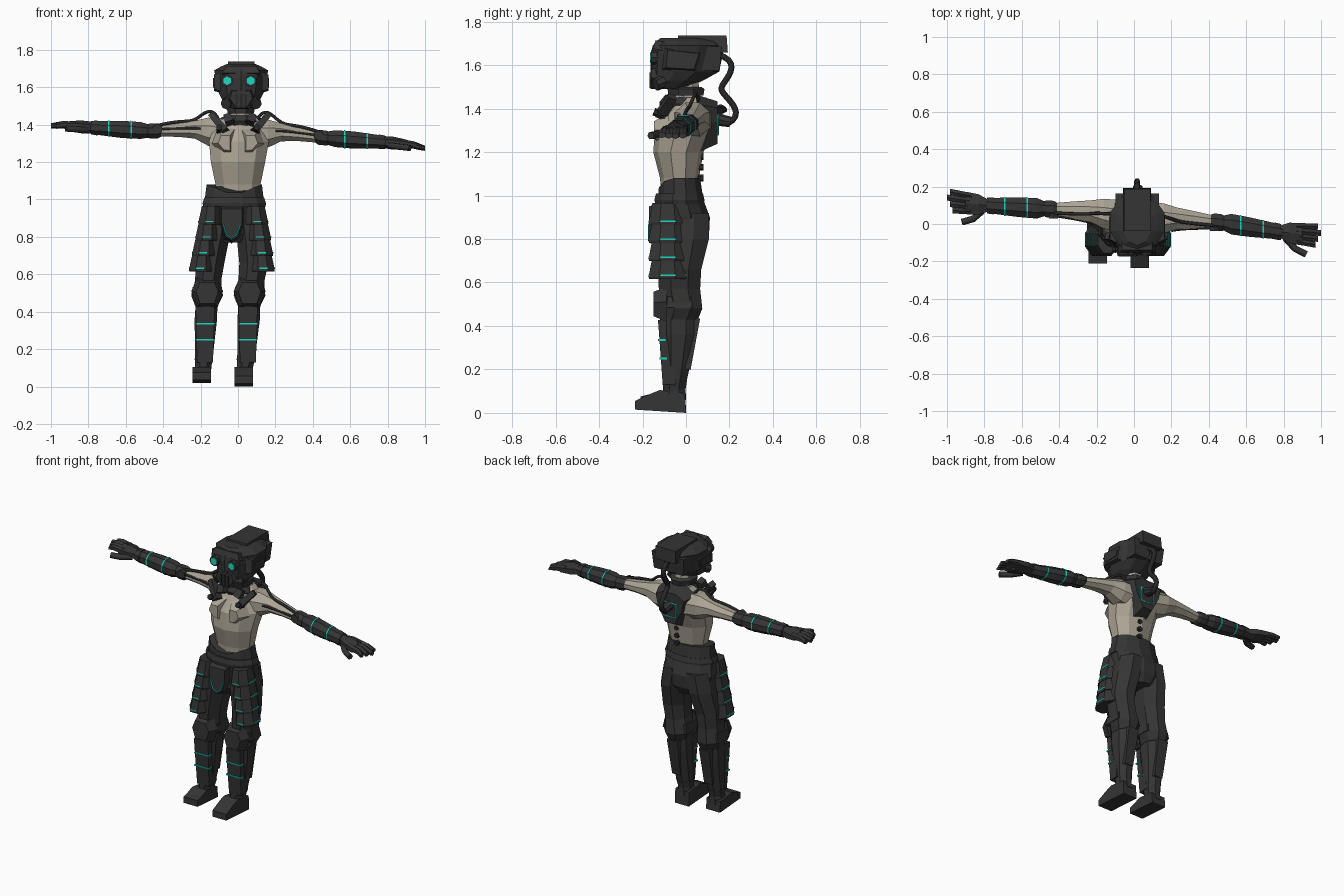
import bpy, bmesh, math
from mathutils import Vector, Matrix, Euler

if "Cube" in bpy.data.objects:
    bpy.data.objects.remove(bpy.data.objects["Cube"])


def material(name, colour):
    mat = bpy.data.materials.new(name)
    mat.use_nodes = True
    mat.diffuse_color = (*colour, 1)
    mat.node_tree.nodes["Principled BSDF"].inputs["Base Color"].default_value = (*colour, 1)
    return mat


armour = material("dark armour", (.035, .035, .036))
rubber = material("black rubber", (.02, .02, .021))
skin = material("pale skin", (.41, .37, .30))
glow = material("teal glow", (.01, .7, .55))


def finish(name, bm, mat):
    bmesh.ops.recalc_face_normals(bm, faces=bm.faces)
    mesh = bpy.data.meshes.new(name)
    bm.to_mesh(mesh)
    bm.free()
    mesh.materials.append(mat)
    obj = bpy.data.objects.new(name, mesh)
    bpy.context.collection.objects.link(obj)
    return obj


def loft(name, mat, rings, axis="Z", sides=8):
    """Rings are (position on axis, two centre coordinates, two half widths)."""
    bm, loops = bmesh.new(), []
    grow = 1 / math.cos(math.pi / sides)
    for along_axis, c1, c2, r1, r2 in rings:
        loop = []
        for k in range(sides):
            ang = math.tau * (k + .5) / sides
            p, q = c1 + r1 * grow * math.cos(ang), c2 + r2 * grow * math.sin(ang)
            loop.append(bm.verts.new((p, q, along_axis) if axis == "Z" else (along_axis, p, q)))
        loops.append(loop)
    for low, high in zip(loops, loops[1:]):
        for k in range(sides):
            j = (k + 1) % sides
            bm.faces.new((low[k], low[j], high[j], high[k]))
    bm.faces.new(loops[0])
    bm.faces.new(loops[-1])
    return finish(name, bm, mat)


def box(name, mat, centre, size, taper=1, turn=(0, 0, 0)):
    bm = bmesh.new()
    bmesh.ops.create_cube(bm, size=1)
    for v in bm.verts:
        if v.co.z > 0:
            v.co.x *= taper
            v.co.y *= taper
        v.co = Vector(a * b for a, b in zip(v.co, size))
    spin = Euler([math.radians(a) for a in turn]).to_matrix().to_4x4()
    bm.transform(Matrix.Translation(centre) @ spin)
    return finish(name, bm, mat)


def drum(name, mat, centre, radius, depth, direction=(0, 1, 0), sides=8, tip=1):
    bm = bmesh.new()
    bmesh.ops.create_cone(bm, cap_ends=True, segments=sides, radius1=radius, radius2=radius * tip, depth=depth)
    spin = Vector(direction).to_track_quat("Z", "Y").to_matrix().to_4x4()
    bm.transform(Matrix.Translation(centre) @ spin)
    return finish(name, bm, mat)


def prism(name, mat, outline, start, end, axis="Y", shrink=1):
    """Extrude an outline; the end face is scaled to make a chamfer."""
    bm = bmesh.new()
    mid = [sum(c) / len(outline) for c in zip(*outline)]
    loops = []
    for depth, scale in ((start, 1), (end, shrink)):
        pts = [[m + (c - m) * scale for c, m in zip(p, mid)] for p in outline]
        loops.append([bm.verts.new((a, depth, b) if axis == "Y" else (depth, a, b)) for a, b in pts])
        bm.faces.new(loops[-1])
    for k in range(len(outline)):
        bm.faces.new((loops[0][k - 1], loops[0][k], loops[1][k], loops[1][k - 1]))
    return finish(name, bm, mat)


def tube(name, mat, points, radius, curved=True):
    curve = bpy.data.curves.new(name, "CURVE")
    curve.dimensions = "3D"
    curve.bevel_depth, curve.bevel_resolution, curve.use_fill_caps = radius, 1, True
    spline = curve.splines.new("NURBS" if curved else "POLY")
    spline.points.add(len(points) - 1)
    for point, co in zip(spline.points, points):
        point.co = (*co, 1)
    spline.use_endpoint_u, spline.resolution_u = True, 4
    temp = bpy.data.objects.new(name, curve)
    bpy.context.collection.objects.link(temp)
    bpy.context.view_layer.update()
    mesh = bpy.data.meshes.new_from_object(temp.evaluated_get(bpy.context.evaluated_depsgraph_get()))
    bpy.data.objects.remove(temp)
    mesh.materials.clear()
    mesh.materials.append(mat)
    bpy.context.collection.objects.link(bpy.data.objects.new(name, mesh))


def along(knots, t):
    """Piecewise linear lookup in rows that start with their position."""
    for a, b in zip(knots, knots[1:]):
        if t <= b[0] or b is knots[-1]:
            f = (t - a[0]) / (b[0] - a[0])
            return [p + (q - p) * f for p, q in zip(a[1:], b[1:])]


# Torso, neck and collar
loft("torso", skin, [(1.0, 0, -.03, .11, .08), (1.08, 0, -.03, .12, .085), (1.2, 0, -.035, .145, .11),
                     (1.31, .005, -.005, .16, .13), (1.39, .01, .02, .14, .1), (1.45, .015, .03, .07, .06)], sides=10)
for s in (-1, 1):
    prism("chest_muscle", skin, [(s * x, z) for x, z in ((.015, 1.38), (.11, 1.38), (.14, 1.3), (.08, 1.23), (.015, 1.22))],
          -.08, -.148, shrink=.5)
    drum("chest_bolt", rubber, (s * .1, -.12, 1.375), .018, .06, (0, -1, .4), 6)
    box("collar_strap", armour, (.01 + s * .115, -.09, 1.41), (.04, .05, .13), .8, (-25, s * 40, 0))
    box("collar_clip", armour, (.01 + s * .06, -.085, 1.43), (.05, .06, .05), .7, (-25, s * 20, 0))
loft("neck", skin, [(1.4, .015, .02, .055, .055), (1.57, .015, 0, .05, .05)])
loft("lower_collar", armour, [(1.39, .015, .02, .085, .09), (1.42, .015, .01, .085, .095), (1.45, .015, .01, .065, .075)])
loft("upper_collar", armour, [(1.46, .015, 0, .07, .08), (1.49, .015, 0, .075, .085), (1.5, .015, 0, .06, .07)])

# Back unit and spine studs
prism("back_unit", armour, [(-.12, 1.42), (-.05, 1.46), (.08, 1.46), (.15, 1.42), (.13, 1.33), (.06, 1.2),
                            (-.03, 1.2), (-.1, 1.33)], .06, .145, shrink=.75)
tube("back_light", glow, [(.065, .145, 1.37), (-.03, .145, 1.37), (-.03, .145, 1.28), (.065, .145, 1.28),
                          (.065, .145, 1.37)], .006, False)
drum("hose_socket", armour, (.02, .17, 1.345), .03, .07, (0, 1, -.2), tip=.8)
for k in range(3):
    drum("spine_stud", rubber, (.015, .055, 1.08 + k * .05), .016, .05, sides=6)

# Helmet
hx = .017
loft("helmet", armour, [(1.49, hx, -.085, .07, .075), (1.53, hx, -.04, .1, .115), (1.57, hx, -.005, .12, .15),
                        (1.65, hx, .003, .135, .158), (1.69, hx, .01, .145, .155), (1.71, hx, .01, .11, .14),
                        (1.725, hx, 0, .075, .11)], sides=10)
box("crest", armour, (hx, .075, 1.697), (.15, .235, .08), .95)
box("rear_shell", armour, (hx, .07, 1.63), (.21, .17, .11), 1.1)
box("brow", armour, (hx, -.12, 1.69), (.2, .06, .04), .8, (-12, 0, 0))
box("nose_bridge", armour, (hx, -.14, 1.62), (.04, .04, .1), .7)
prism("mask", armour, [(hx - .06, 1.59), (hx + .06, 1.59), (hx + .075, 1.54), (hx + .04, 1.485),
                       (hx - .04, 1.485), (hx - .075, 1.54)], -.12, -.162, shrink=.8)
for k in (-1, 0, 1):
    box("mask_vent", rubber, (hx + k * .025, -.16, 1.53), (.012, .016, .07))
for s in (-1, 1):
    eye = Vector((hx - .012 + s * .063, -.142, 1.635))
    drum("eye_rim", armour, eye, .033, .04)
    drum("eye_lens", glow, eye + Vector((0, -.017, 0)), .023, .014, (0, -1, 0), 6)
    drum("cheek_filter", armour, (hx + s * .07, -.115, 1.52), .03, .06, (s * .5, -1, -.4))
    prism("ear_panel", armour, [(-.11, 1.58), (.05, 1.57), (.08, 1.66), (-.1, 1.68)], hx + s * .11, hx + s * .145, "X", .8)
    prism("ear_inset", armour, [(-.07, 1.6), (.03, 1.6), (.04, 1.64), (-.06, 1.65)], hx + s * .14, hx + s * .15, "X")
tube("head_hose", rubber, [(hx, .14, 1.65), (hx, .22, 1.63), (hx, .21, 1.55), (hx, .14, 1.49), (hx, .21, 1.44),
                           (hx, .25, 1.36), (hx, .19, 1.33)], .016)

# Arms: rows of distance from the middle, depth and height for each side
arm_lines = {-1: [(.08, .04, 1.35), (.24, .07, 1.375), (.45, .08, 1.365), (.8, .1, 1.385), (1, .125, 1.4)],
             1: [(.08, .03, 1.345), (.24, .03, 1.36), (.45, .01, 1.33), (.8, -.045, 1.305), (1, -.065, 1.28)]}


def arm_loft(name, mat, s, rows, sides=8):
    rings = []
    for t, wide, tall in rows:
        y, z = along(arm_lines[s], t)
        rings.append((s * t, y, z, wide, tall))
    return loft(name, mat, rings, "X", sides)


def arm_point(s, t, dy=0, dz=0):
    y, z = along(arm_lines[s], t)
    return (s * t, y + dy, z + dz)


for s in (-1, 1):
    side = "left_" if s > 0 else "right_"
    arm_loft(side + "upper_arm", skin, s, [(.06, .09, .08), (.16, .08, .075), (.23, .058, .048), (.32, .047, .036),
                                           (.42, .034, .03), (.5, .03, .03)])
    arm_loft(side + "elbow_cuff", armour, s, [(.41, .035, .03), (.43, .045, .04), (.47, .045, .04), (.49, .035, .035)])
    arm_loft(side + "forearm", armour, s, [(.48, .04, .036), (.52, .055, .045), (.62, .052, .046), (.76, .042, .036),
                                           (.8, .032, .027)])
    arm_loft(side + "wrist_cuff", armour, s, [(.75, .046, .04), (.785, .043, .036)])
    for t, size in ((.57, .05), (.69, .044)):
        arm_loft(side + "forearm_light", glow, s, [(t - .004, size + .006, size - .001), (t + .004, size + .006, size - .001)])
    drum(side + "elbow_knob", armour, arm_point(s, .43, -.03, .01), .028, .04, sides=6)
    # Broad hand with close fingers and a spread thumb
    arm_loft(side + "palm", armour, s, [(.78, .032, .028), (.83, .055, .03), (.9, .06, .024)], 6)
    for k in range(4):
        lean, tip = k - 1.5, 1 - abs(k - 2) * .015
        near, far = arm_point(s, .87, lean * .028, .004), arm_point(s, tip, lean * .033, -.006)
        loft(side + "finger", armour, [(*near, .015, .02), (*arm_point(s, .94, lean * .031, .004), .016, .017),
                                       (*far, .016, .012)], "X", 6)
    thumb = [arm_point(s, t, dy, -.015) for t, dy in ((.81, -.03), (.86, -.08), (.92, -.105))]
    tube(side + "thumb", armour, thumb, .018, False)
    # Cables over the shoulder and down the arm
    tube(side + "shoulder_hose", rubber, [(s * .1, .06, 1.42), (s * .13, .05, 1.49), arm_point(s, .2, 0, .085),
                                          arm_point(s, .24, -.02, .035), arm_point(s, .33, -.02, .05),
                                          arm_point(s, .43, -.02, .03)], .009)
    tube(side + "arm_cable", rubber, [arm_point(s, t, -d, .01) for t, d in ((.2, .066), (.25, .054), (.34, .043), (.43, .035))], .007)

# Hips and belt
hips = loft("hips", armour, [(.77, -.03, -.02, .07, .1), (.82, -.03, -.012, .15, .118), (.9, -.03, -.01, .168, .12),
                             (.98, -.02, -.025, .16, .105), (1.08, -.02, -.03, .148, .095)], sides=12)
for v in hips.data.vertices:
    if v.co.z > 1.05 and v.co.y < 0:
        v.co.z -= .06 * max(0, 1 - abs(v.co.x + .02) / .14)
loft("belt", armour, [(.96, -.02, -.03, .166, .112), (.98, -.02, -.03, .17, .115), (1.01, -.02, -.03, .16, .108)], sides=12)
shield = [(-.1, .97), (.035, .97), (.035, .87), (.005, .79), (-.035, .765), (-.075, .79), (-.1, .87)]
prism("groin_guard", armour, shield, -.11, -.17, shrink=.82)
tube("groin_light", glow, [(-.033 + (x + .033) * .68, -.171, .86 + (z - .86) * .7) for x, z in shield[2:]], .004, False)

# Legs: rows of height and sideways centre for each side
leg_lines = {-1: [(0, -.2), (.1, -.185), (.3, -.175), (.5, -.165), (.65, -.152), (.8, -.125), (.95, -.1)],
             1: [(0, .025), (.1, .038), (.3, .055), (.5, .062), (.65, .085), (.8, .073), (.95, .05)]}


def leg_loft(name, mat, s, rows, sides=8):
    return loft(name, mat, [(z, along(leg_lines[s], z)[0], y, wide, deep) for z, y, wide, deep in rows], sides=sides)


for s in (-1, 1):
    side = "left_" if s > 0 else "right_"
    mid = lambda z: along(leg_lines[s], z)[0]
    leg_loft(side + "thigh", armour, s, [(.43, -.03, .06, .085), (.48, -.015, .082, .09), (.57, -.03, .07, .095),
                                         (.66, -.03, .077, .1), (.8, -.015, .08, .12), (.92, -.01, .075, .115)])
    leg_loft(side + "shin", armour, s, [(.09, -.055, .042, .045), (.2, -.045, .05, .06), (.36, -.035, .06, .083),
                                        (.44, -.035, .058, .085), (.47, -.04, .045, .06)])
    # Overlapping thigh plates, each with a glowing strip near the hem
    for k in range(4):
        z = .915 - k * .083
        x = mid(z) + s * (.043 + k * .002)
        loft(side + "thigh_plate", armour, [(z - .05, x, -.085, .062, .085), (z - .04, x, -.085, .064, .087),
                                            (z + .05, x - s * .006, -.085, .05, .07)])
        box(side + "plate_light", glow, (x + s * .01, -.083, z - .033), (.11, .074, .007))
        box(side + "plate_front_light", glow, (x + s * .006, -.085, z - .033), (.045, .174, .007))
    # Knee pad, shin guard and calf
    x = mid(.5)
    prism(side + "knee_pad", armour, [(x + a, z) for a, z in ((-.055, .58), (.055, .58), (.085, .51), (.055, .42),
                                                             (-.055, .42), (-.085, .51))], -.09, -.15, shrink=.7)
    box(side + "knee_band", armour, (x, -.03, .51), (.17, .12, .05), .9)
    box(side + "shin_guard", armour, (mid(.28), -.085, .28), (.085, .06, .3), 1.2, (3, 0, 0))
    for z, y in ((.335, -.112), (.25, -.105)):
        box(side + "shin_light", glow, (mid(z), y, z), (.104, .034, .008))
    box(side + "calf_plate", armour, (mid(.3), .015, .32), (.06, .05, .24), 1.25, (-9, 0, 0))
    # Boot
    lift, toe = (0, -.235) if s > 0 else (.02, -.21)
    prism(side + "boot", armour, [(0, lift), (toe, lift + .015), (toe, lift + .055), (-.17, .085), (-.12, .105),
                                  (-.005, .09)], mid(.04) - .05, mid(.04) + .05, "X")
    loft(side + "ankle_cuff", armour, [(.06, mid(.06), -.056, .047, .056), (.11, mid(.11), -.054, .042, .052),
                                       (.15, mid(.15), -.05, .05, .055)])
